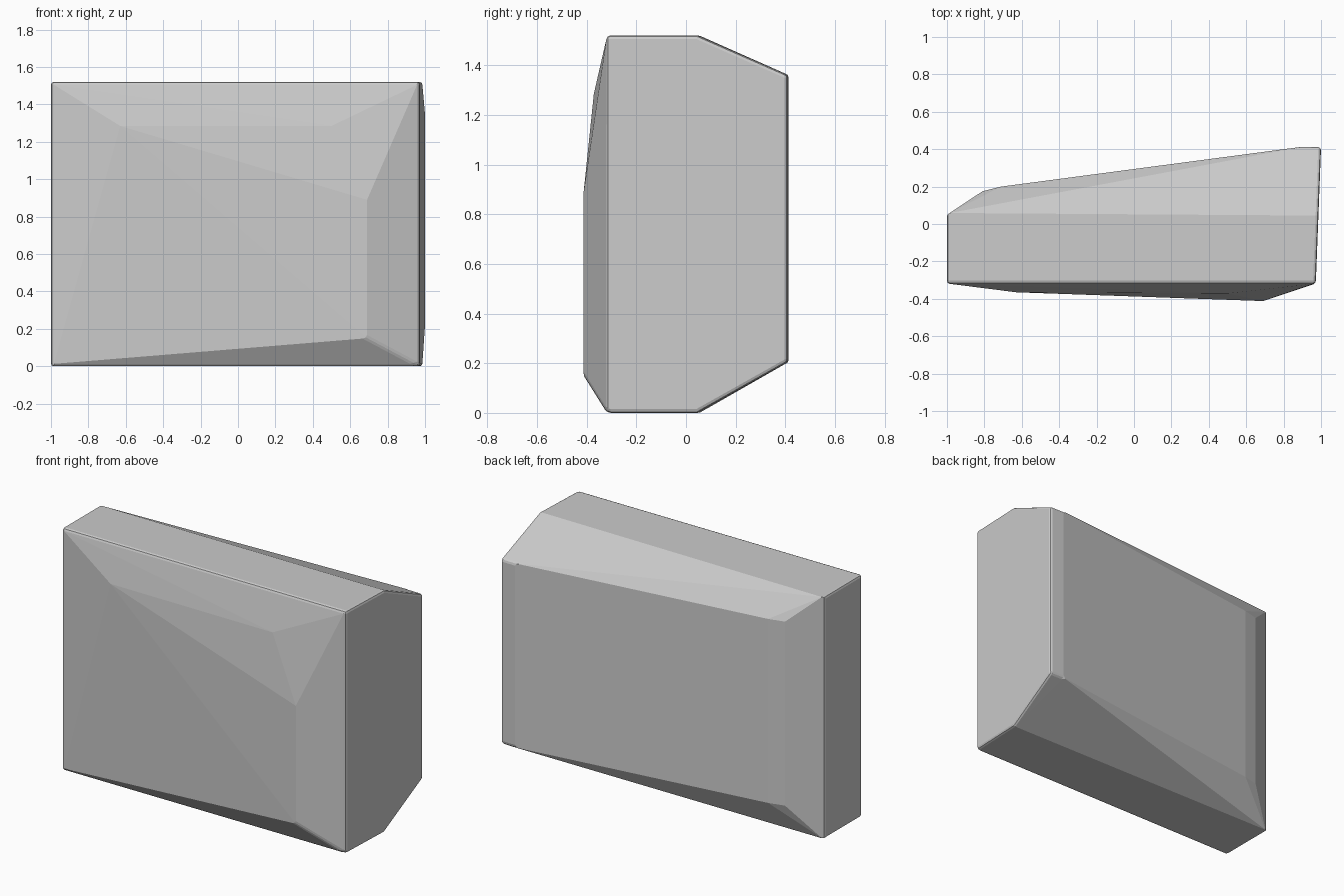
import bpy, bmesh, math

if "Cube" in bpy.data.objects:
    bpy.data.objects.remove(bpy.data.objects["Cube"])

Z0, Z1 = 0.0, 1.52        # bottom and top slab heights
B0, B1 = 0.205, 1.36      # lower and upper edges of the back face

# Plan outlines (x, y), each used at two heights
slab = [(-1.0, -0.318), (0.972, -0.318), (0.986, 0.045), (-1.0, 0.055)]
back = [(-0.81, 0.175), (-0.71, 0.2), (0.9, 0.413), (1.0, 0.41)]
points = [(x, y, z) for x, y in slab for z in (Z0, Z1)]
points += [(x, y, z) for x, y in back for z in (B0, B1)]

# Irregular bulge of the front face
points += [(0.69, -0.412, 0.15), (0.69, -0.412, 0.89),
           (0.5, -0.371, 1.285), (-0.63, -0.365, 1.285)]

# Chiselled block: hull around the points
bm = bmesh.new()
for p in points:
    bm.verts.new(p)
hull = bmesh.ops.convex_hull(bm, input=bm.verts)
loose = [v for v in bm.verts if not v.link_faces]
bmesh.ops.delete(bm, geom=loose, context='VERTS')
bmesh.ops.dissolve_limit(bm, angle_limit=math.radians(0.6),
                         verts=bm.verts, edges=bm.edges)
bmesh.ops.recalc_face_normals(bm, faces=bm.faces)
mesh = bpy.data.meshes.new("stone_block")
bm.to_mesh(mesh)
bm.free()
block = bpy.data.objects.new("stone_block", mesh)
bpy.context.collection.objects.link(block)

# Worn edges on the sharper corners
bevel = block.modifiers.new("worn_edges", 'BEVEL')
bevel.width = 0.015
bevel.segments = 2
bevel.limit_method = 'ANGLE'
bevel.angle_limit = math.radians(35)
